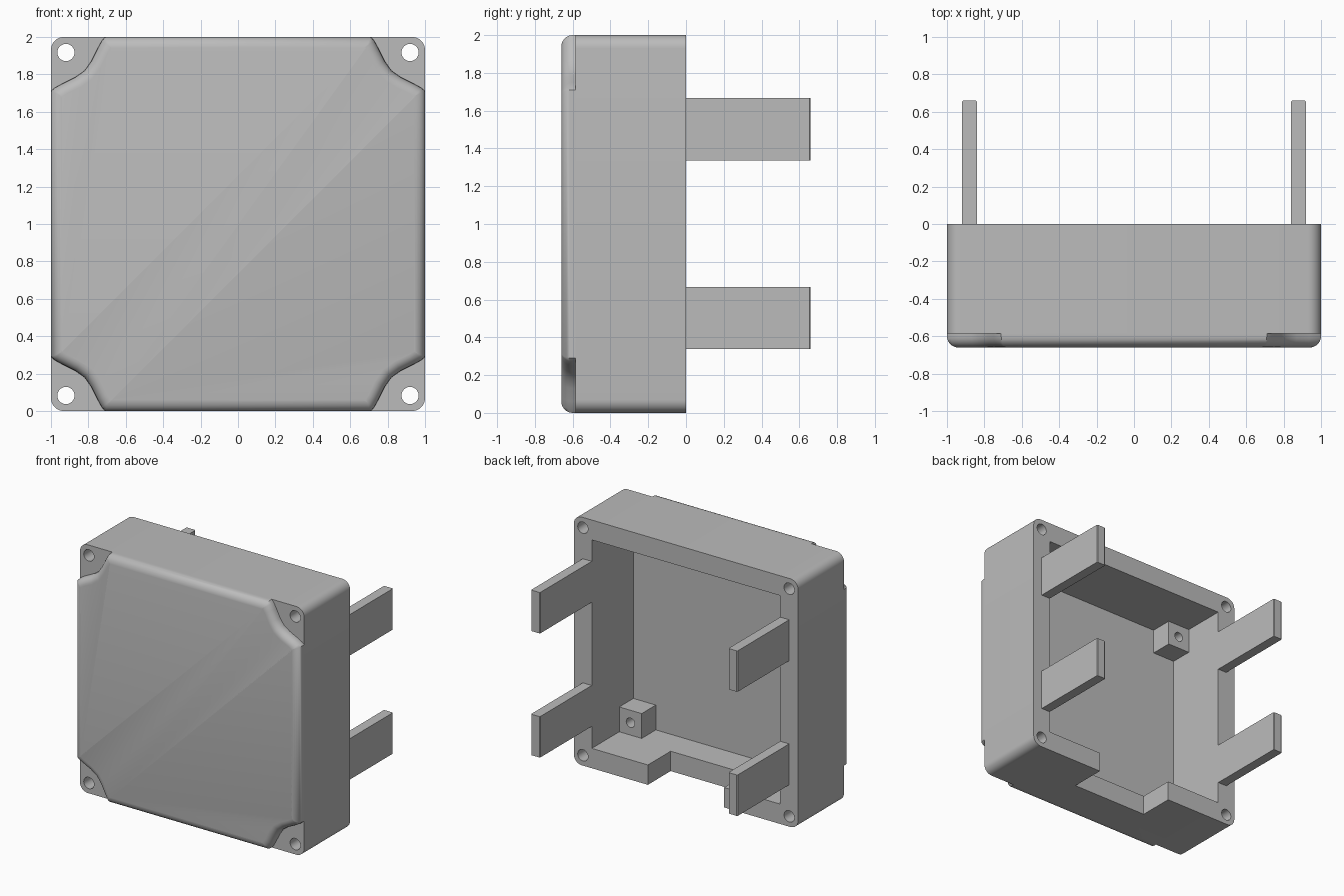
import bpy, bmesh, math
from mathutils import Vector

cube = bpy.data.objects.get("Cube")
if cube:
    bpy.data.objects.remove(cube, do_unlink=True)

grey = bpy.data.materials.new("plain_grey")
grey.use_nodes = True
colour = (0.5, 0.5, 0.5, 1)
grey.diffuse_color = colour
grey.node_tree.nodes["Principled BSDF"].inputs["Base Color"].default_value = colour

LID_Y, FRONT_Y, FLOOR_Y = -0.585, -0.66, -0.53
INNER = 0.84          # half width of the cavity
POST_Y = -0.35


def add_object(name, bm):
    bmesh.ops.recalc_face_normals(bm, faces=bm.faces)
    mesh = bpy.data.meshes.new(name)
    bm.to_mesh(mesh)
    bm.free()
    mesh.materials.append(grey)
    obj = bpy.data.objects.new(name, mesh)
    bpy.context.collection.objects.link(obj)
    return obj


def loft(name, rings, cap_start=True):
    """Skin a list of (outline, y) rings; outlines are x, z pairs about the centre."""
    bm = bmesh.new()
    loops = [[bm.verts.new((x, y, z + 1)) for x, z in ring] for ring, y in rings]
    for a, b in zip(loops, loops[1:]):
        for i in range(len(a)):
            j = (i + 1) % len(a)
            bm.faces.new((a[i], a[j], b[j], b[i]))
    if cap_start:
        bm.faces.new(loops[0])
    bm.faces.new(loops[-1])
    return add_object(name, bm)


def box(name, x, y, z):
    """Box from its (min, max) range on each axis."""
    ring = [(x[0], z[0] - 1), (x[1], z[0] - 1), (x[1], z[1] - 1), (x[0], z[1] - 1)]
    return loft(name, [(ring, y[0]), (ring, y[1])])


def rod(name, x, z, radius, y0, y1, sides=24):
    angles = [2 * math.pi * i / sides for i in range(sides)]
    ring = [(x + radius * math.cos(a), z - 1 + radius * math.sin(a)) for a in angles]
    return loft(name, [(ring, y0), (ring, y1)])


def cut(target, cutter):
    mod = target.modifiers.new("cut", "BOOLEAN")
    mod.operation, mod.solver, mod.object = "DIFFERENCE", "EXACT", cutter
    bpy.context.view_layer.objects.active = target
    bpy.ops.object.modifier_apply(modifier=mod.name)
    bpy.data.objects.remove(cutter, do_unlink=True)


def smooth(obj, angle):
    bpy.ops.object.select_all(action="DESELECT")
    obj.select_set(True)
    bpy.context.view_layer.objects.active = obj
    bpy.ops.object.shade_smooth_by_angle(angle=math.radians(angle))


def four_corners(offsets):
    """Repeat a corner outline, given as distances in from the corner, four times."""
    points = []
    for k in range(4):
        c, s = round(math.cos(k * math.pi / 2)), round(math.sin(k * math.pi / 2))
        for u, v in offsets:
            x, z = 1 - u, 1 - v
            points.append((c * x - s * z, s * x + c * z))
    return points


def inset(outline, d):
    """Move a counter-clockwise outline inward by d, with mitred corners."""
    result = []
    for i, p in enumerate(outline):
        p = Vector(p)
        before = (p - Vector(outline[i - 1])).normalized()
        after = (Vector(outline[(i + 1) % len(outline)]) - p).normalized()
        n1, n2 = Vector((-before.y, before.x)), Vector((-after.y, after.x))
        result.append(tuple(p + (n1 + n2) * d / (1 + n1.dot(n2))))
    return result


# Hollow body with rounded corners, open at the back
R = 0.07
arc = [math.pi / 2 * i / 8 for i in range(9)]
body_ring = four_corners([(R - R * math.cos(a), R - R * math.sin(a)) for a in arc])
body = loft("housing", [(body_ring, 0), (body_ring, LID_Y)])
cut(body, box("cavity_cutter", (-INNER, INNER), (FLOOR_Y, 0.1), (1 - INNER, 1 + INNER)))
cut(body, box("notch_cutter", (-0.34, 0.34), (-0.29, 0.1), (-0.1, 0.3)))
for x in (-0.92, 0.92):
    for z in (0.083, 1.917):
        cut(body, rod("hole_cutter", x, z, 0.046, -0.8, 0.1))
smooth(body, 30)

# Raised front panel with scooped corners and a rounded rim
scoop = [(0, 0.29), (0.02, 0.272), (0.06, 0.25), (0.13, 0.215), (0.18, 0.18)]
scoop += [(v, u) for u, v in reversed(scoop[:-1])]
panel_ring = four_corners(scoop)
F = 0.06
rings = [(panel_ring, LID_Y)]
for i in range(7):
    a = math.pi / 2 * i / 6
    rings.append((inset(panel_ring, F * (1 - math.cos(a))), FRONT_Y + F * (1 - math.sin(a))))
panel = loft("front_panel", rings, cap_start=False)
smooth(panel, 40)

# Screw posts in two opposite inner corners
for name, side, z0 in (("lower_post", 1, 1 - INNER), ("upper_post", -1, 0.8 + INNER)):
    xs = sorted((side * INNER, side * (INNER - 0.2)))
    post = box(name, xs, (FLOOR_Y, POST_Y), (z0, z0 + 0.2))
    cut(post, rod("post_hole_cutter", sum(xs) / 2, z0 + 0.1, 0.038, FLOOR_Y + 0.02, 0))
    smooth(post, 30)

# Four flat prongs on the back rim
for side, side_name in ((1, "left"), (-1, "right")):
    for level, z0 in (("lower", 0.337), ("upper", 1.337)):
        xs = sorted((side * INNER, side * 0.92))
        prong = box(f"{level}_{side_name}_prong", xs, (0, 0.66), (z0, z0 + 0.33))
        bevel = prong.modifiers.new("end_bevel", "BEVEL")
        bevel.width, bevel.segments, bevel.limit_method = 0.006, 1, "WEIGHT"
        weights = prong.data.attributes.new("bevel_weight_edge", "FLOAT", "EDGE")
        for edge in prong.data.edges:
            a, b = (prong.data.vertices[i].co for i in edge.vertices)
            if min(a.y, b.y) > 0.5 and abs(a.z - b.z) > 0.1:
                weights.data[edge.index].value = 1
